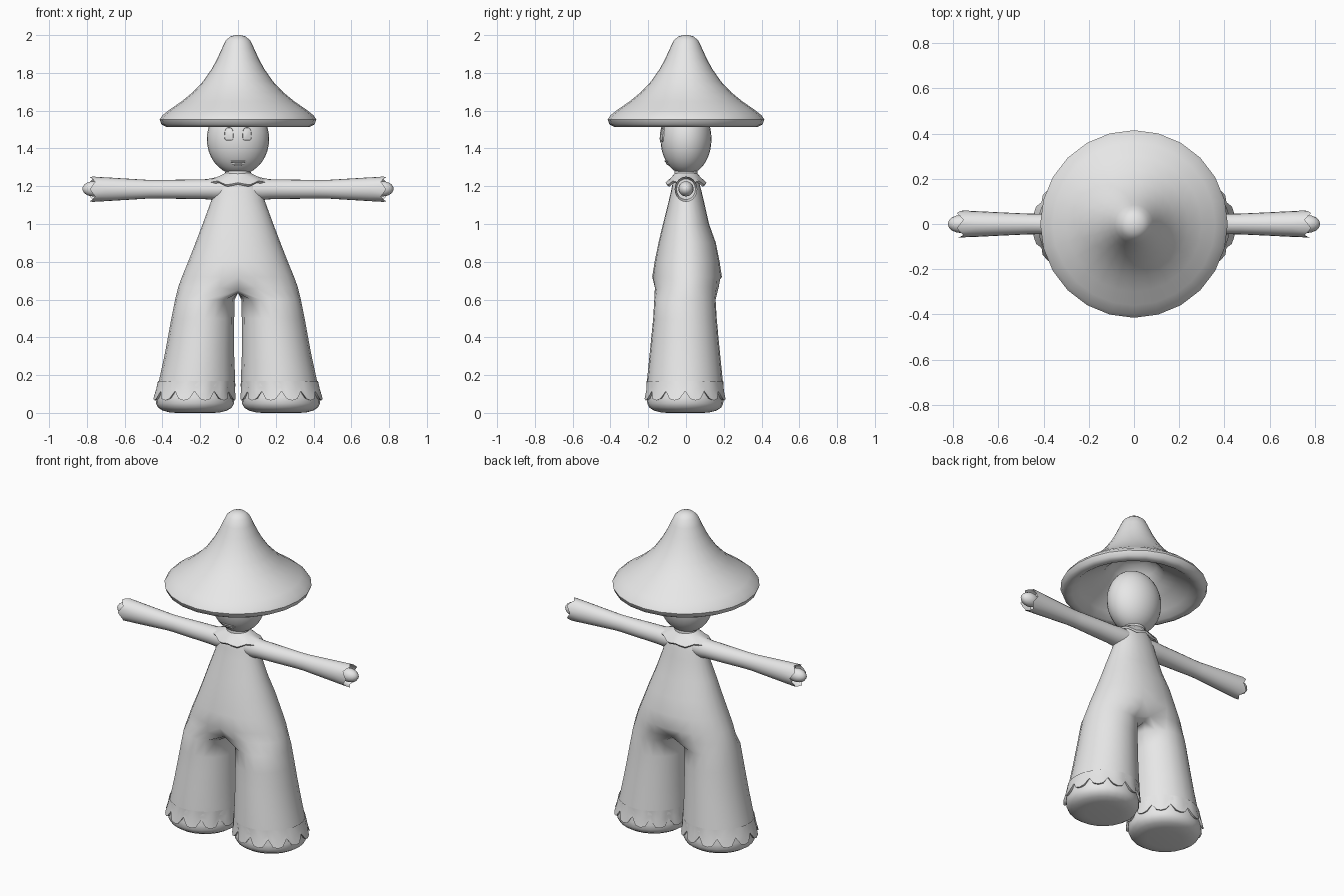
import bpy, bmesh, math
from math import sin, cos, pi, radians, sqrt, exp

if "Cube" in bpy.data.objects:
    bpy.data.objects.remove(bpy.data.objects["Cube"])

mat = bpy.data.materials.new("plain grey")
mat.diffuse_color = (0.8, 0.8, 0.8, 1)
mat.use_nodes = True
mat.node_tree.nodes["Principled BSDF"].inputs["Base Color"].default_value = mat.diffuse_color


def finish(bm, name, mirror=False, angle=50):
    bmesh.ops.remove_doubles(bm, verts=bm.verts, dist=1e-5)
    bmesh.ops.recalc_face_normals(bm, faces=bm.faces)
    me = bpy.data.meshes.new(name)
    bm.to_mesh(me)
    bm.free()
    ob = bpy.data.objects.new(name, me)
    bpy.context.collection.objects.link(ob)
    me.materials.append(mat)
    bpy.ops.object.select_all(action='DESELECT')
    ob.select_set(True)
    bpy.context.view_layer.objects.active = ob
    bpy.ops.object.shade_smooth_by_angle(angle=radians(angle))
    if mirror:
        ob.modifiers.new("mirror", 'MIRROR').merge_threshold = 0.001
    return ob


def strip(bm, a, b, closed=True):
    n = len(a)
    for i in range(n if closed else n - 1):
        j = (i + 1) % n
        bm.faces.new((a[i], a[j], b[j], b[i]))


def loft(name, rings, cap0=False, cap1=False, mirror=False, angle=50):
    bm = bmesh.new()
    vs = [[bm.verts.new(p) for p in r] for r in rings]
    for a, b in zip(vs, vs[1:]):
        strip(bm, a, b)
    if cap0:
        bm.faces.new(vs[0])
    if cap1:
        bm.faces.new(vs[-1])
    return finish(bm, name, mirror, angle)


def ring(cx, cy, z, rx, ry, n=24):
    return [(cx + rx * cos(2 * pi * i / n), cy + ry * sin(2 * pi * i / n), z) for i in range(n)]


# hat: thick-rimmed hollow cone with a rounded tip
hat = [(.012, 2.0), (.04, 1.993), (.065, 1.972), (.085, 1.93), (.11, 1.875), (.14, 1.82),
       (.185, 1.755), (.24, 1.697), (.3, 1.648), (.36, 1.607), (.4, 1.575), (.415, 1.553),
       (.405, 1.527), (.38, 1.514), (.35, 1.52), (.31, 1.55), (.24, 1.6), (.17, 1.64),
       (.13, 1.69), (.08, 1.74)]
loft("hat", [ring(0, 0, z, r, r) for r, z in hat], True, True)

# head: tall ellipsoid, slightly flattened front to back
HX, HY, HZ, HC = .165, .135, .19, 1.45
bm = bmesh.new()
bmesh.ops.create_uvsphere(bm, u_segments=28, v_segments=18, radius=1)
for v in bm.verts:
    v.co = (v.co.x * HX, v.co.y * HY, HC + v.co.z * HZ)
finish(bm, "head")
loft("neck", [ring(0, 0, 1.2, .075, .065), ring(0, 0, 1.3, .065, .06)])


# face details follow the curve of the head
def face_point(x, z, off):
    k = max(0, 1 - (x / HX) ** 2 - ((z - HC) / HZ) ** 2)
    return (x, -(HY * sqrt(k) + off), z)


def face_patch(name, outline, layers, mirror=False):
    n = len(outline)
    cx = sum(p[0] for p in outline) / n
    cz = sum(p[1] for p in outline) / n
    rings = [[face_point(cx + (x - cx) * f, cz + (z - cz) * f, off) for x, z in outline]
             for f, off in layers]
    loft(name, rings, cap1=True, mirror=mirror, angle=30)


eye = []
for i in range(20):
    a = 2 * pi * i / 20
    c, s = cos(a), sin(a)
    eye.append((.048 + .029 * math.copysign(abs(c) ** .6, c) * (1 - .15 * s),
                1.476 + .043 * math.copysign(abs(s) ** .6, s)))
face_patch("eye", eye, [(1, -.01), (1, .005), (.8, .005), (.76, .001), (.4, .003), (.05, .004)], True)
for name, z, h in (("upper_lip", 1.331, .006), ("lower_lip", 1.318, .008)):
    w = .05 if name == "upper_lip" else .038
    lip = [(w * cos(2 * pi * i / 16), z + h * sin(2 * pi * i / 16)) for i in range(16)]
    face_patch(name, lip, [(1, -.006), (1, .002), (.6, .006), (.1, .007)])

# collar: flared, with a wavy lower edge
N = 32
edge = []
for i in range(N):
    a = 2 * pi * i / N
    k = 1 + .05 * cos(4 * a)
    edge.append((.16 * k * cos(a), .103 * k * sin(a),
                 1.212 + .018 * cos(a) ** 2 + .007 * cos(8 * a)))
inner = [(x * .93, y * .93, z - .01) for x, y, z in edge]
loft("collar", [ring(0, 0, 1.275, .06, .055, N), ring(0, 0, 1.26, .085, .066, N),
                ring(0, 0, 1.247, .115, .078, N), edge, inner])

# body: right half of torso and leg, joined at the crotch, then mirrored
torso = [(1.255, .085, -.055, .055), (1.22, .115, -.07, .07), (1.17, .13, -.08, .083),
         (1.12, .143, -.092, .095), (1.0, .187, -.122, .122), (.9, .225, -.146, .158),
         (.8, .264, -.166, .178), (.72, .297, -.179, .19), (.665, .317, -.178, .186)]
legs = [(.6, .018, .333, -.168, .157), (.5, .02, .353, -.174, .163), (.4, .02, .371, -.184, .172),
        (.3, .02, .39, -.194, .182), (.2, .016, .412, -.204, .192), (.14, .014, .425, -.209, .198)]
angles = [radians(-112 + 224 * i / 12) for i in range(13)]
angles += [radians(112 + 136 * k / 6) for k in range(1, 6)]
rows = []
for z, hx, yf, yb in torso:
    row = []
    for i in range(13):
        a = -pi / 2 + pi * i / 12
        x = hx * max(0, cos(a)) ** .9 if 0 < i < 12 else 0
        y = (yb + yf) / 2 + (yb - yf) / 2 * sin(a)
        dip = .25 * exp(-(x / .07) ** 2) if z < .7 else 0
        row.append((x, y * (1 - dip), z - dip * .06))
    rows.append(row)
y0, y1 = rows[-1][12][1], rows[-1][0][1]
rows[-1] += [(0, y0 + (y1 - y0) * k / 6, .635) for k in range(1, 6)]
for z, x0, x1, yf, yb in legs:
    rows.append([((x0 + x1) / 2 + (x1 - x0) / 2 * cos(a),
                  (yf + yb) / 2 + (yb - yf) / 2 * sin(a), z) for a in angles])
bm = bmesh.new()
vs = [[bm.verts.new(p) for p in r] for r in rows]
t = len(torso)
for k in range(len(vs) - 1):
    if k < t - 1:
        strip(bm, vs[k][:13], vs[k + 1][:13], False)
    else:
        strip(bm, vs[k], vs[k + 1])
finish(bm, "torso_and_trousers", True, 70)

# frayed trouser hems with regular slits
N = 48
top = ring(.2195, -.0055, .17, .204, .2025, N)
mid = ring(.225, -.005, .12, .211, .207, N)
low, under = [], []
for i in range(N):
    a = 2 * pi * i / N
    slit = i % 4 == 0
    k = .94 if slit else 1
    z = .115 if slit else (.066 if i % 4 == 2 else .074)
    low.append((.23 + .22 * k * cos(a), -.005 + .216 * k * sin(a), z))
    under.append((.23 + .195 * cos(a), -.005 + .19 * sin(a), z + .005))
    if slit:
        mid[i] = (.225 + .203 * cos(a), -.005 + .199 * sin(a), .14)
loft("trouser_hem", [top, mid, low, under], mirror=True, angle=40)

# rounded flat-soled feet
foot = [(.16, .19, .185), (.08, .208, .202), (.05, .207, .201), (.028, .195, .19),
        (.012, .17, .166), (.003, .135, .13), (0, .1, .097)]
loft("foot", [ring(.228, -.004, z, rx, ry) for z, rx, ry in foot], cap1=True, mirror=True)

# sleeves, flaring to a notched cuff
N = 20
sleeve = [(.06, .06, .055), (.13, .06, .057), (.17, .056, .053), (.28, .053, .051),
          (.42, .045, .049), (.47, .046, .049), (.6, .052, .057), (.7, .057, .063),
          (.77, .06, .067), (.72, .05, .055)]
rings = []
for x, ry, rz in sleeve:
    r = []
    for i in range(N):
        a = 2 * pi * i / N
        dx = -.014 * cos(5 * a) if x == .77 else 0
        r.append((x + dx, ry * cos(a), 1.184 + rz * sin(a)))
    rings.append(r)
loft("sleeve", rings, True, True, True)

# round hands
bm = bmesh.new()
bmesh.ops.create_uvsphere(bm, u_segments=16, v_segments=10, radius=1)
for v in bm.verts:
    v.co = (.765 + v.co.x * .059, v.co.y * .04, 1.186 + v.co.z * .04)
finish(bm, "hand", True)
